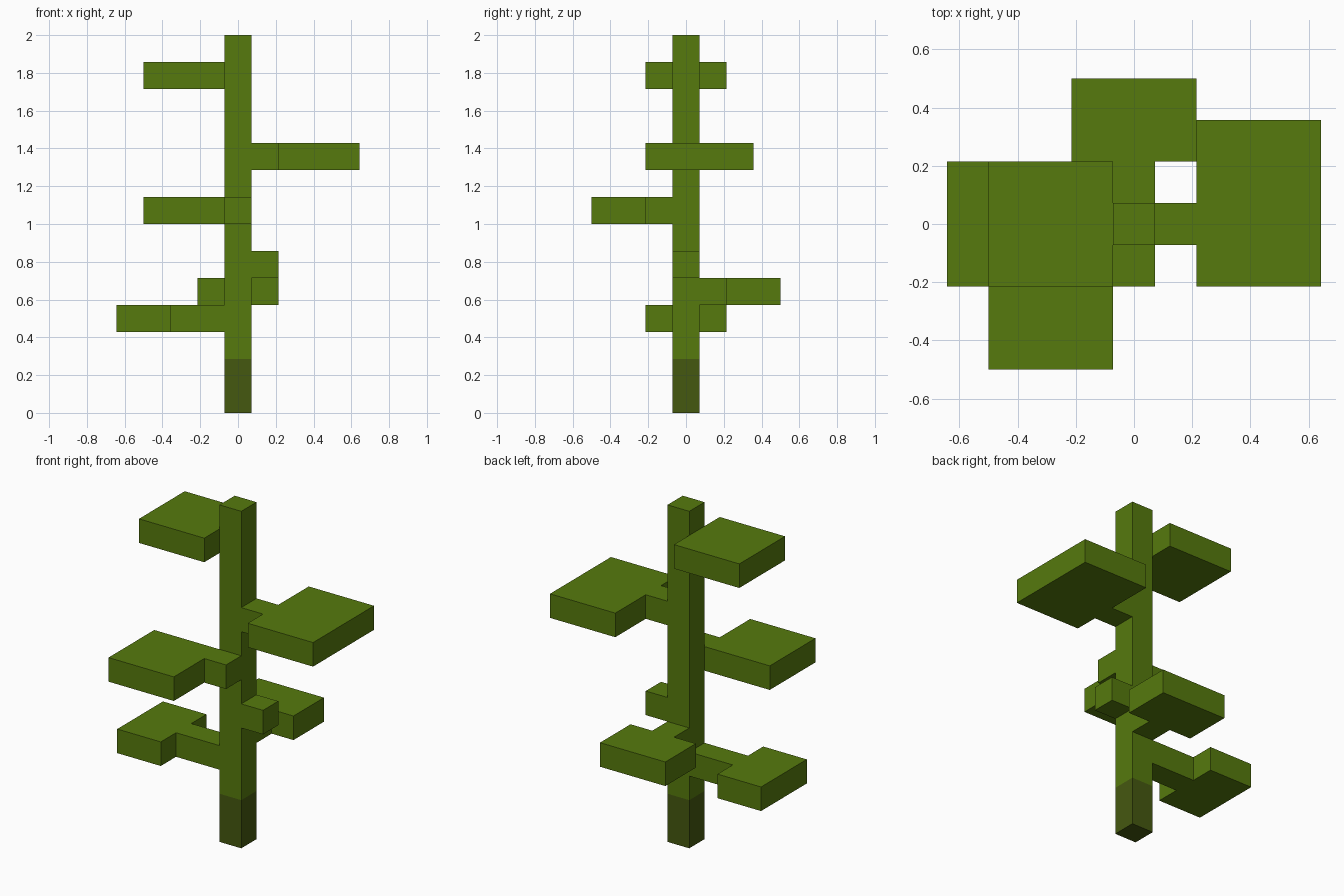
import bpy
import bmesh

U = 1 / 7      # one block
H = 0.5        # half the trunk width, in blocks

cube = bpy.data.objects.get("Cube")
if cube:
    bpy.data.objects.remove(cube, do_unlink=True)


def make_material(name, rgb):
    mat = bpy.data.materials.new(name)
    mat.use_nodes = True
    colour = (*rgb, 1.0)
    mat.diffuse_color = colour
    bsdf = next(n for n in mat.node_tree.nodes if n.type == "BSDF_PRINCIPLED")
    bsdf.inputs["Base Color"].default_value = colour
    bsdf.inputs["Roughness"].default_value = 0.9
    return mat


leaf_green = make_material("leaf green", (0.093, 0.195, 0.004))
stem_olive = make_material("dark olive", (0.060, 0.098, 0.005))


def slab(name, outline, low, high, mat):
    """Extrude a flat outline, given in blocks, between two heights."""
    bm = bmesh.new()
    base = bm.faces.new([bm.verts.new((x * U, y * U, low * U)) for x, y in outline])
    grown = bmesh.ops.extrude_face_region(bm, geom=[base], use_keep_orig=True)["geom"]
    top = [v for v in grown if isinstance(v, bmesh.types.BMVert)]
    bmesh.ops.translate(bm, verts=top, vec=(0, 0, (high - low) * U))
    bmesh.ops.recalc_face_normals(bm, faces=bm.faces)
    mesh = bpy.data.meshes.new(name)
    bm.to_mesh(mesh)
    bm.free()
    mesh.materials.append(mat)
    obj = bpy.data.objects.new(name, mesh)
    bpy.context.collection.objects.link(obj)
    return obj


def rect(x0, x1, y0, y1):
    return [(x0, y0), (x1, y0), (x1, y1), (x0, y1)]


def paddle(reach, start, end, left, right):
    """Outline of a one-block arm along +x that widens into a pad."""
    return [(reach, -H), (start, -H), (start, right), (end, right),
            (end, left), (start, left), (start, H), (reach, H)]


# Trunk
slab("trunk_base", rect(-H, H, -H, H), 0, 2, stem_olive)
slab("trunk", rect(-H, H, -H, H), 2, 14, leaf_green)

# Low branch on the right
low = [(-x, y) for x, y in paddle(H, 2.5, 4.5, 1.5, -1.5)]
slab("low_branch", low, 3, 4, leaf_green)

# Branch towards the back
back = [(-y, x) for x, y in paddle(H, 1.5, 3.5, 1.5, -1.5)]
slab("back_branch", back, 4, 5, leaf_green)

# Short bud on the left
slab("bud", rect(H, 1.5, -H, H), 5, 6, leaf_green)

# Front branch, with its arm along the pad's rear edge
front = [(H, -H), (-3.5, -H), (-3.5, -3.5), (-H, -3.5), (-H, -1.5), (H, -1.5)]
slab("front_branch", front, 7, 8, leaf_green)

# High branch on the left
slab("high_branch", paddle(H, 1.5, 4.5, 2.5, -1.5), 9, 10, leaf_green)

# Top pad fixed straight to the trunk
slab("top_pad", rect(-3.5, -H, -1.5, 1.5), 12, 13, leaf_green)
